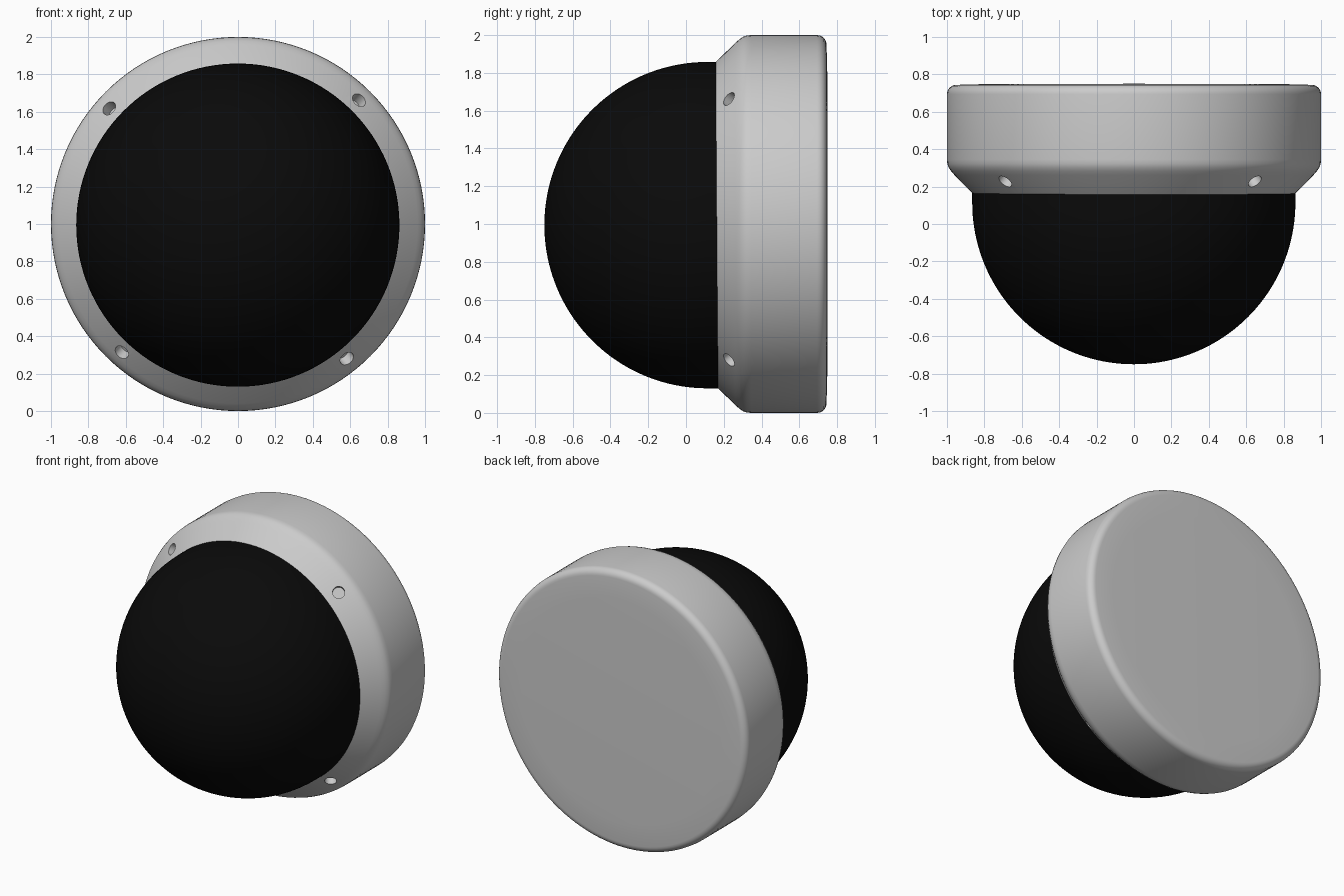
import bpy, bmesh, math
from mathutils import Vector

if "Cube" in bpy.data.objects:
    bpy.data.objects.remove(bpy.data.objects["Cube"])


def lathe(name, profile, center, steps=128):
    """Revolve (radius, y) points around the y axis."""
    bm = bmesh.new()
    verts = [bm.verts.new((r, y, 0)) for r, y in profile]
    edges = [bm.edges.new(p) for p in zip(verts, verts[1:])]
    bmesh.ops.spin(bm, geom=verts + edges, cent=(0, 0, 0), axis=(0, 1, 0),
                   angle=math.tau, steps=steps, use_duplicate=False)
    bmesh.ops.remove_doubles(bm, verts=bm.verts, dist=1e-5)
    bmesh.ops.recalc_face_normals(bm, faces=bm.faces)
    mesh = bpy.data.meshes.new(name)
    bm.to_mesh(mesh)
    bm.free()
    ob = bpy.data.objects.new(name, mesh)
    ob.location = center
    bpy.context.collection.objects.link(ob)
    return ob


def smooth(ob):
    bpy.ops.object.select_all(action='DESELECT')
    ob.select_set(True)
    bpy.context.view_layer.objects.active = ob
    bpy.ops.object.shade_smooth_by_angle(angle=math.radians(35))


# Housing: chamfered front rim, straight wall, rounded back edge
corner = [(0.95 + 0.05 * math.cos(t), 0.694 + 0.05 * math.sin(t))
          for t in [math.radians(15 * i) for i in range(7)]]
profile = [(0, 0.155), (0.855, 0.155), (0.96, 0.262), (0.978, 0.283),
           (0.991, 0.302), (0.998, 0.322), (1.0, 0.345)] + corner + [(0.8, 0.748), (0, 0.75)]
housing = lathe("housing", profile, (0, 0, 1))

# Screw recesses, drilled square to the chamfer
bm = bmesh.new()
for x, z in [(-0.69, 0.62), (0.64, 0.655), (0.59, -0.73), (-0.63, -0.695)]:
    radial = Vector((x, 0, z)).normalized()
    axis = (radial + Vector((0, -1, 0))).normalized()
    pos = radial * 0.926 + Vector((0, 0.227, 0))
    mat = axis.to_track_quat('Z', 'Y').to_matrix().to_4x4()
    mat.translation = pos
    bmesh.ops.create_cone(bm, cap_ends=True, segments=32, radius1=0.04,
                          radius2=0.04, depth=0.13, matrix=mat)
mesh = bpy.data.meshes.new("screw_hole_cutter")
bm.to_mesh(mesh)
bm.free()
cutter = bpy.data.objects.new("screw_hole_cutter", mesh)
cutter.location = (0, 0, 1)
cutter.hide_render = True
cutter.hide_set(False) if cutter.name in bpy.context.view_layer.objects else None
bpy.context.collection.objects.link(cutter)
mod = housing.modifiers.new("screw_holes", 'BOOLEAN')
mod.object = cutter
mod.operation = 'DIFFERENCE'
mod.solver = 'EXACT'
bpy.context.view_layer.objects.active = housing
housing.select_set(True)
bpy.ops.object.modifier_apply(modifier=mod.name)
bpy.data.objects.remove(cutter)
smooth(housing)

# Dark dome: hemisphere with a short collar sunk into the housing
R, cy = 0.864, 0.114
arc = [(R * math.sin(t), cy - R * math.cos(t))
       for t in [math.pi / 2 * i / 40 for i in range(41)]]
dome = lathe("dome_cover", arc + [(R, 0.19), (0, 0.19)], (-0.001, 0, 0.994))
smooth(dome)
black = bpy.data.materials.new("dome_black")
black.diffuse_color = (0.003, 0.003, 0.003, 1)
black.use_nodes = True
black.node_tree.nodes["Principled BSDF"].inputs["Base Color"].default_value = black.diffuse_color
dome.data.materials.append(black)
